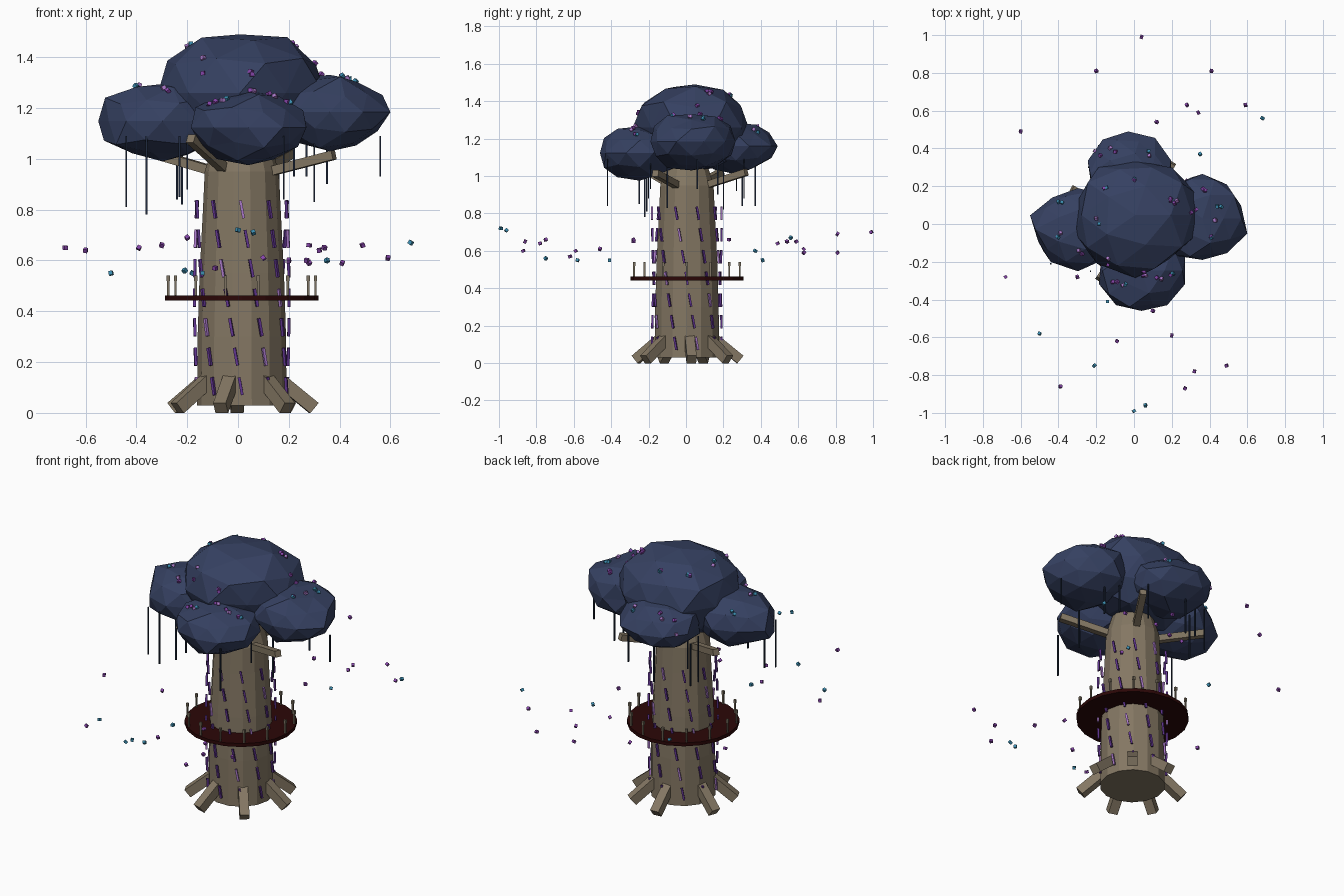
import bpy
import bmesh
import math
import random
from mathutils import Euler, Matrix, Vector
from mathutils.bvhtree import BVHTree

random.seed(4)
cube = bpy.data.objects.get("Cube")
if cube:
    bpy.data.objects.remove(cube)

CENTRE = Vector((0.015, 0.005, 0))


def material(name, colour):
    mat = bpy.data.materials.new(name)
    mat.use_nodes = True
    rgba = (*colour, 1)
    mat.diffuse_color = rgba
    mat.node_tree.nodes["Principled BSDF"].inputs["Base Color"].default_value = rgba
    return mat


bark = material("bark", (0.23, 0.185, 0.125))
leaf = material("night blue leaves", (0.036, 0.052, 0.12))
vine = material("dark vine", (0.014, 0.024, 0.05))
deck_red = material("dark red wood", (0.024, 0.002, 0.002))
post_wood = material("post wood", (0.21, 0.175, 0.125))
violet = material("violet", (0.12, 0.035, 0.28))
lilac = material("lilac", (0.4, 0.19, 0.58))
orchid = material("orchid", (0.24, 0.06, 0.4))
teal = material("teal", (0.045, 0.27, 0.44))


def finish(bm, name, *mats):
    """Turn a bmesh into an object with flat faces."""
    mesh = bpy.data.meshes.new(name)
    bm.normal_update()
    bm.to_mesh(mesh)
    bm.free()
    for mat in mats:
        mesh.materials.append(mat)
    obj = bpy.data.objects.new(name, mesh)
    bpy.context.collection.objects.link(obj)
    return obj


def paint(verts, index):
    for face in {f for v in verts for f in v.link_faces}:
        face.material_index = index


def polar(radius, angle, z):
    """Point around the trunk axis."""
    return CENTRE + Vector((radius * math.cos(angle), radius * math.sin(angle), z))


def beam(bm, start, end, width, index=0):
    """Square bar running from start to end."""
    along = end - start
    turn = along.to_track_quat('Z', 'Y').to_matrix().to_4x4()
    size = Matrix.Diagonal((width, width, along.length, 1))
    place = Matrix.Translation((start + end) / 2) @ turn @ size
    paint(bmesh.ops.create_cube(bm, size=1, matrix=place)["verts"], index)


def speck(bm, spot, index):
    """Tiny tumbled cube."""
    turn = Euler([random.uniform(0, math.pi) for _ in range(3)]).to_matrix().to_4x4()
    place = Matrix.Translation(Vector(spot)) @ turn
    paint(bmesh.ops.create_cube(bm, size=0.016, matrix=place)["verts"], index)


# Trunk: stacked rings, slightly tapered and closing in at the top
SIDES = 14
bm = bmesh.new()
rings = []
for z, r in ((0.03, 0.176), (0.3, 0.174), (0.55, 0.166), (0.8, 0.153), (0.95, 0.146), (1.1, 0.1)):
    rings.append([bm.verts.new(polar(r, math.tau * i / SIDES, z)) for i in range(SIDES)])
for low, high in zip(rings, rings[1:]):
    for i in range(SIDES):
        j = (i + 1) % SIDES
        bm.faces.new((low[i], low[j], high[j], high[i]))
bm.faces.new(rings[0][::-1])
bm.faces.new(rings[-1])
finish(bm, "trunk", bark)

# Roots: seven sloping bars around the foot
bm = bmesh.new()
for degrees in (5, 50, 94, 161, 207, 253, 309):
    a = math.radians(degrees)
    beam(bm, polar(0.13, a, 0.145), polar(0.285, a, 0.019), 0.052)
finish(bm, "roots", bark)

# Branches reaching up into the leaves
bm = bmesh.new()
for degrees, reach, z in ((-25, 0.4, 1.015), (59, 0.37, 1.02), (152, 0.39, 1.02), (236, 0.36, 1.08)):
    a = math.radians(degrees)
    beam(bm, polar(0.08, a, 0.94), polar(reach, a, z), 0.036)
finish(bm, "branches", bark)

# Leaf lobes: uneven faceted blobs fitted between a low and a high corner
lobes = {
    "crown_main": ((-0.315, -0.285, 1.03), (0.345, 0.335, 1.49)),
    "crown_left": ((0.13, -0.19, 1.03), (0.6, 0.265, 1.33)),
    "crown_right": ((-0.55, -0.25, 0.99), (-0.08, 0.19, 1.295)),
    "crown_front": ((-0.185, -0.46, 0.975), (0.27, -0.02, 1.265)),
    "crown_back": ((-0.245, 0.05, 1.01), (0.2, 0.49, 1.285)),
}
surfaces = []
for name, corners in lobes.items():
    bm = bmesh.new()
    bmesh.ops.create_icosphere(bm, subdivisions=2, radius=1)
    for v in bm.verts:
        v.co *= random.uniform(0.88, 1.06)
    for axis in range(3):
        low, high = (corner[axis] for corner in corners)
        least = min(v.co[axis] for v in bm.verts)
        span = max(v.co[axis] for v in bm.verts) - least
        for v in bm.verts:
            v.co[axis] = low + (v.co[axis] - least) / span * (high - low)
    bm.normal_update()
    surfaces.append(BVHTree.FromBMesh(bm))
    finish(bm, name, leaf)

# Blossoms: small groups dropped onto the leaves
bm = bmesh.new()
down = Vector((0, 0, -1))
groups = ((-.19, .37), (-.11, .4), (0, .24), (-.15, .2), (-.4, .12), (-.45, .12), (.2, .13),
          (.21, .11), (.36, .18), (.45, .1), (.43, .02), (.42, -.06), (.06, -.29), (.13, -.3),
          (-.06, -.31), (-.1, -.29), (.19, -.27), (-.28, -.14), (-.13, -.2), (.06, -.24),
          (.31, .06), (-.19, .02), (-.39, -.05), (.08, .38))
for x, y in groups:
    for _ in range(2):
        above = Vector((x + random.uniform(-.02, .02), y + random.uniform(-.02, .02), 2))
        hits = [tree.ray_cast(above, down)[0] for tree in surfaces]
        heights = [hit.z for hit in hits if hit]
        if heights:
            speck(bm, (above.x, above.y, max(heights) + 0.006), random.choice((0, 0, 1, 2)))
finish(bm, "blossoms", orchid, lilac, teal)

# Hanging vines
bm = bmesh.new()
for x, y, z in ((-.44, -.21, .81), (-.36, -.22, .78), (-.24, .3, .84), (-.23, -.25, .85),
                (-.22, .2, .82), (-.2, .27, .92), (.16, .31, .88), (.18, -.42, .84),
                (.22, -.19, .93), (.27, .2, .93), (.3, -.1, .83), (.35, .17, .9),
                (.56, .06, .93), (-.2, -.2, .88), (-.05, .37, .84)):
    beam(bm, Vector((x, y, z)), Vector((x, y, 1.09)), 0.007)
finish(bm, "vines", vine)

# Ring deck with its posts
bm = bmesh.new()
bmesh.ops.create_cone(bm, cap_ends=True, segments=20, radius1=0.302, radius2=0.302,
                      depth=0.02, matrix=Matrix.Translation(CENTRE + Vector((0, 0, 0.452))))
finish(bm, "deck", deck_red)
bm = bmesh.new()
for i in range(14):
    a = math.tau * i / 14
    beam(bm, polar(0.29, a, 0.46), polar(0.29, a, 0.53), 0.009)
    beam(bm, polar(0.29, a, 0.52), polar(0.29, a, 0.54), 0.013)
finish(bm, "deck_posts", post_wood)

# Glowing streaks winding round the trunk
bm = bmesh.new()
for row in range(7):
    z = 0.105 + row * 0.116
    for column in range(10):
        a = math.tau * column / 10 + 0.29 - row * 0.1
        shade = 1 if (row + column * 3) % 5 == 0 else 0
        beam(bm, polar(0.186, a + 0.035, z - 0.035), polar(0.186, a - 0.035, z + 0.035),
             0.011, shade)
finish(bm, "trunk_streaks", violet, lilac)

# Drifting motes around the tree
teal_motes = ((.68, .56, .67), (-.5, -.58, .55), (-.21, -.75, .56), (.06, -.96, .71),
              (0, -.99, .72), (-.14, -.41, .55), (-.18, .41, .55), (.35, .37, .6))
orchid_motes = ((.04, .99, .7), (-.2, .81, .69), (.41, .81, .59), (.28, .63, .59),
                (.34, .59, .65), (.59, .63, .61), (-.6, .49, .64), (.12, .54, .65),
                (-.68, -.28, .65), (-.09, -.62, .57), (.2, -.59, .6), (.32, -.78, .64),
                (.49, -.75, .66), (-.39, -.86, .65), (.27, -.87, .6), (.1, -.46, .61),
                (.28, .23, .66), (-.3, -.28, .66))
bm = bmesh.new()
for index, motes in enumerate((teal_motes, orchid_motes)):
    for spot in motes:
        speck(bm, spot, index)
finish(bm, "motes", teal, orchid)
